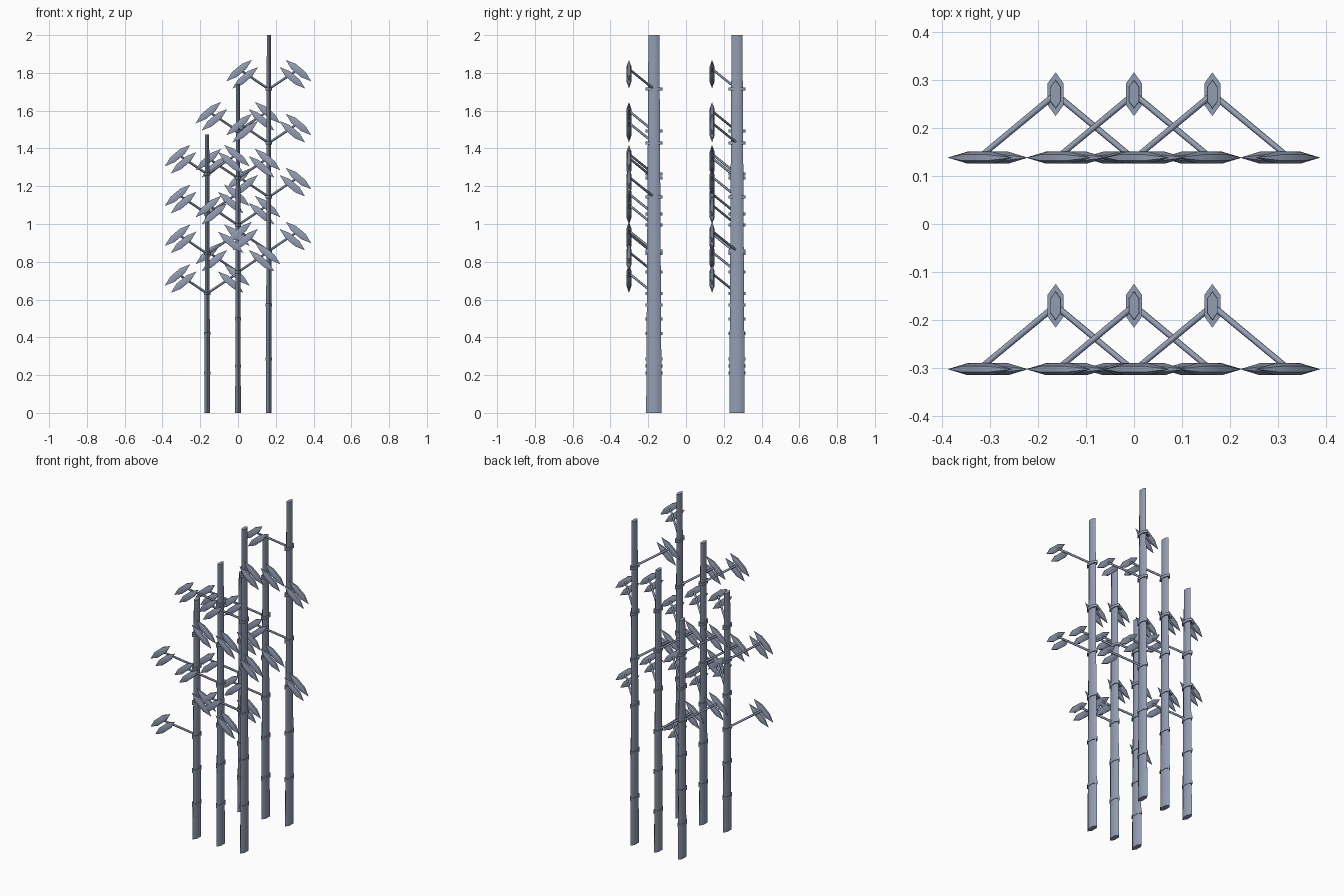
import bpy, bmesh, math
from mathutils import Matrix, Vector

if "Cube" in bpy.data.objects:
    bpy.data.objects.remove(bpy.data.objects["Cube"])

SQUASH = 0.42                      # stalks are flattened along x
TILT = math.radians(40)            # leaf slope

# one slate grey for the whole plant
slate = bpy.data.materials.new("slate")
slate.diffuse_color = (0.29, 0.34, 0.45, 1)
slate.use_nodes = True
slate.node_tree.nodes["Principled BSDF"].inputs["Base Color"].default_value = slate.diffuse_color


def loft(name, sections, sx=1.0, sy=1.0, sides=6):
    """Six-sided mesh along z from (z, radius) sections; radius 0 makes a tip."""
    bm = bmesh.new()
    rings = []
    for z, r in sections:
        if r == 0:
            rings.append([bm.verts.new((0, 0, z))])
        else:
            angles = [2 * math.pi * k / sides for k in range(sides)]
            rings.append([bm.verts.new((sx * r * math.sin(a), sy * r * math.cos(a), z)) for a in angles])
    for low, high in zip(rings, rings[1:]):
        for k in range(sides):
            n = (k + 1) % sides
            if len(low) == 1:
                bm.faces.new((low[0], high[k], high[n]))
            elif len(high) == 1:
                bm.faces.new((low[k], low[n], high[0]))
            else:
                bm.faces.new((low[k], low[n], high[n], high[k]))
    for ring in (rings[0], rings[-1]):
        if len(ring) > 1:
            bm.faces.new(ring)
    bmesh.ops.recalc_face_normals(bm, faces=bm.faces)
    mesh = bpy.data.meshes.new(name)
    bm.to_mesh(mesh)
    bm.free()
    mesh.shade_smooth()
    mesh.set_sharp_from_angle(angle=math.radians(62))
    mesh.materials.append(slate)
    return mesh


def place(name, mesh, location, axis=(0, 0, 1), x_dir=(1, 0, 0)):
    """Put a mesh at a location with its z along axis and its x near x_dir."""
    z = Vector(axis).normalized()
    y = z.cross(Vector(x_dir)).normalized()
    x = y.cross(z)
    rot = Matrix((x, y, z)).transposed().to_4x4()
    obj = bpy.data.objects.new(name, mesh)
    obj.matrix_world = Matrix.Translation(location) @ rot
    bpy.context.collection.objects.link(obj)
    return obj


# shared part meshes
reach = Vector((0.157, -0.13, 0.105))
ring_mesh = loft("node_ring", [(-0.008, 0.0455), (0.008, 0.0455)], sx=SQUASH)
twig_mesh = loft("twig", [(0, 0.0065), (reach.length, 0.006)])
leaf_mesh = loft("leaf", [(-0.088, 0), (-0.034, 0.0125), (0.034, 0.0125), (0.088, 0)], sx=1.65)

# two identical rows of three stalks, rising in height to the right
for row, y in enumerate((-0.17, 0.27)):
    for col, height in enumerate((1.475, 1.74, 2.0)):
        base = Vector((0.163 * (col - 1), y, 0))
        stalk = loft("stalk", [(0, 0.041), (height, 0.029)], sx=SQUASH)
        place("stalk", stalk, base)
        for i in range(1, 7):
            node = base + Vector((0, 0, height * i / 7))
            place("node_ring", ring_mesh, node)
            if i < 3:
                continue
            # twig with a pair of leaves, alternating left and right
            side = 1 if (i + col + row) % 2 == 0 else -1
            twig = Vector((side * reach.x, reach.y, reach.z))
            place("twig", twig_mesh, node, twig)
            along = Vector((side * math.cos(TILT), 0, -math.sin(TILT)))
            across = Vector((side * math.sin(TILT), 0, math.cos(TILT)))
            centre = node + Vector((side * 0.141, -0.132, 0.079))
            for k in (-1, 1):
                place("leaf", leaf_mesh, centre + across * 0.025 * k, along, across)
